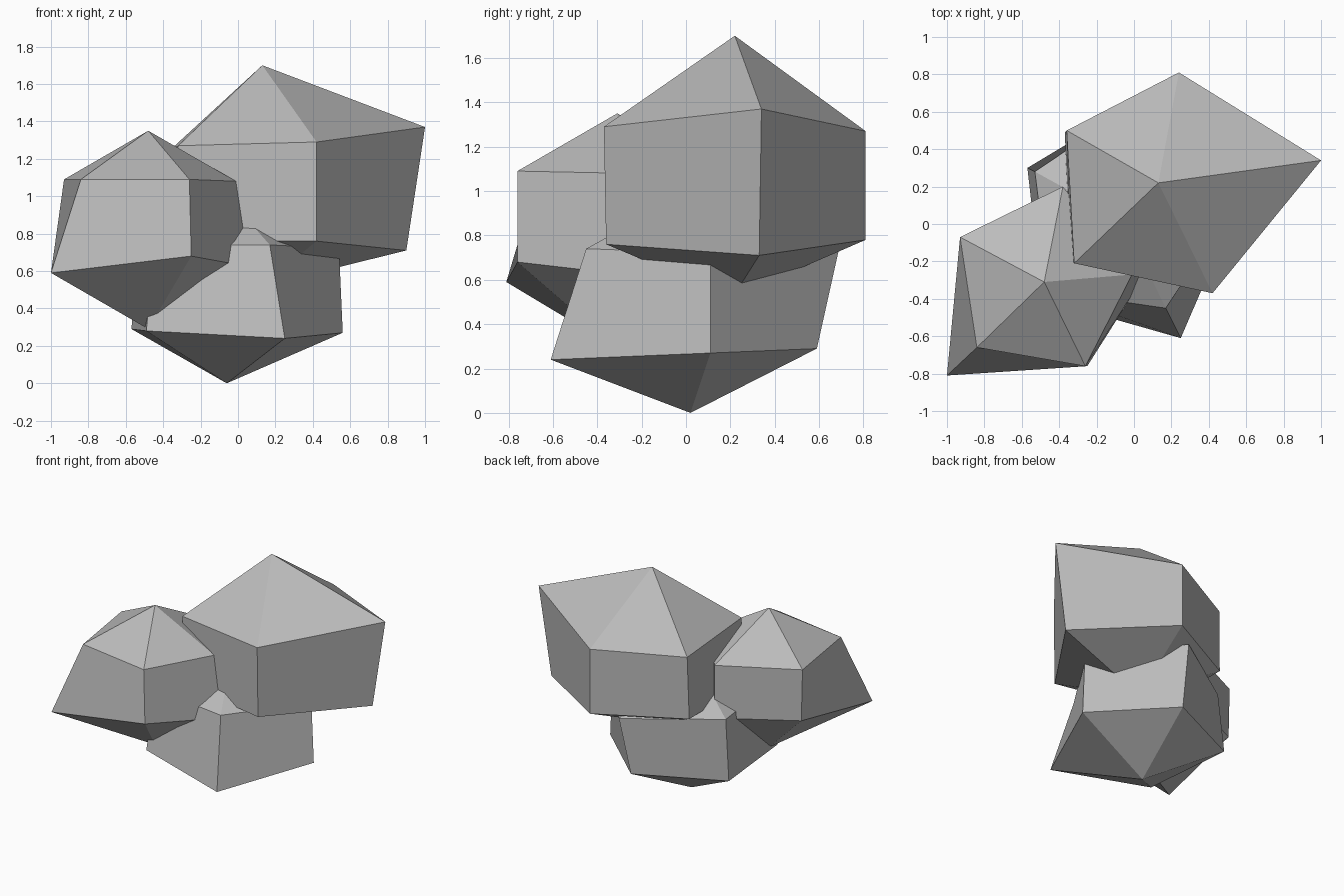
import bpy
import bmesh

SIDES = 5

default_cube = bpy.data.objects.get("Cube")
if default_cube:
    bpy.data.objects.remove(default_cube, do_unlink=True)


def make_material(name, color):
    material = bpy.data.materials.new(name)
    material.diffuse_color = color
    material.use_nodes = True
    shader = material.node_tree.nodes["Principled BSDF"]
    shader.inputs["Base Color"].default_value = color
    shader.inputs["Roughness"].default_value = 0.9
    return material


def make_rock(name, material, top, upper, lower, bottom):
    """Five-sided boulder: a pointed cap, a wall between two rings, a pointed base."""
    bm = bmesh.new()
    peak, base = bm.verts.new(top), bm.verts.new(bottom)
    upper_ring = [bm.verts.new(point) for point in upper]
    lower_ring = [bm.verts.new(point) for point in lower]
    for i in range(SIDES):
        j = (i + 1) % SIDES
        bm.faces.new((peak, upper_ring[i], upper_ring[j]))
        bm.faces.new((upper_ring[i], lower_ring[i], lower_ring[j], upper_ring[j]))
        bm.faces.new((base, lower_ring[j], lower_ring[i]))
    bmesh.ops.recalc_face_normals(bm, faces=bm.faces)
    mesh = bpy.data.meshes.new(name)
    bm.to_mesh(mesh)
    bm.free()
    mesh.materials.append(material)
    rock = bpy.data.objects.new(name, mesh)
    bpy.context.collection.objects.link(rock)
    return rock


stone = make_material("stone grey", (0.5, 0.5, 0.5, 1))

# Rings run counter-clockwise, starting at the front corner

# Largest boulder, high at the back
make_rock(
    "large_upper_rock", stone,
    top=(.13, .22, 1.7),
    upper=[(.42, -.37, 1.29), (1, .34, 1.37), (.24, .81, 1.27),
           (-.36, .5, 1.25), (-.32, -.21, 1.27)],
    lower=[(.42, -.36, .76), (.9, .33, .71), (.24, .81, .78),
           (-.37, .49, .78), (-.34, -.2, .76)],
    bottom=(.13, .21, .52),
)

# Medium boulder, leaning out at the front
make_rock(
    "side_rock", stone,
    top=(-.48, -.31, 1.35),
    upper=[(-.26, -.76, 1.09), (-.01, -.27, 1.08), (-.38, .2, 1.08),
           (-.93, -.07, 1.09), (-.84, -.66, 1.09)],
    lower=[(-.25, -.76, .68), (.08, -.24, .62), (-.38, .2, .68),
           (-.92, -.07, .7), (-1, -.81, .59)],
    bottom=(-.48, -.31, .29),
)

# Supporting boulder that touches the ground
make_rock(
    "base_rock", stone,
    top=(-.06, .02, 1),
    upper=[(.17, -.45, .74), (.54, .11, .72), (.08, .69, .74),
           (-.53, .28, .74), (-.45, -.36, .74)],
    lower=[(.25, -.61, .24), (.56, .11, .27), (.05, .59, .29),
           (-.57, .3, .29), (-.49, -.4, .28)],
    bottom=(-.06, .02, 0),
)
